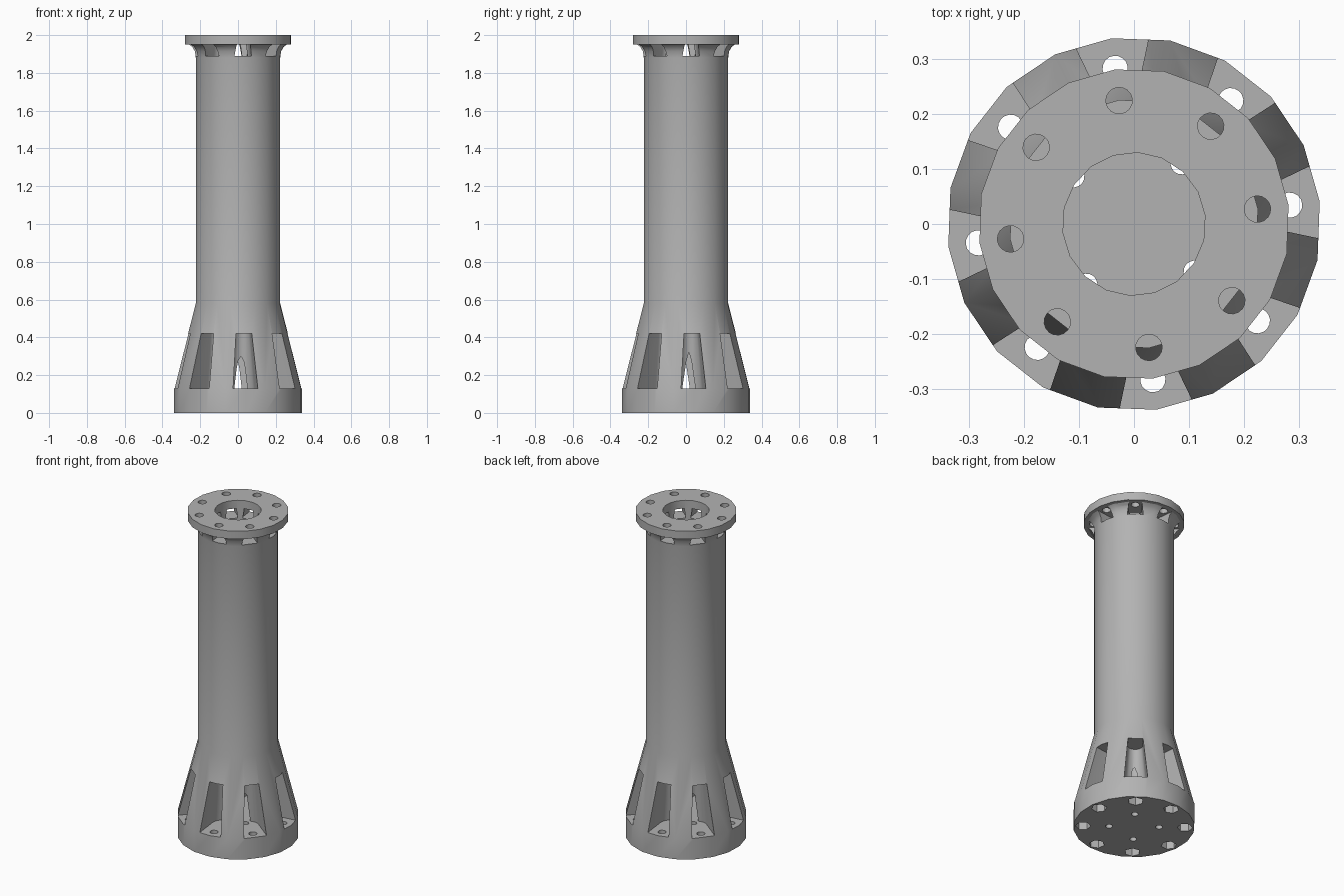
import bpy, bmesh, math

cube = bpy.data.objects.get("Cube")
if cube:
    bpy.data.objects.remove(cube, do_unlink=True)

TURN = math.radians(6.9)      # twist shared by every bolt circle
FLOOR = 0.13                  # top of the base plate

grey = bpy.data.materials.new("plain_grey")
grey.use_nodes = True
colour = (0.45, 0.45, 0.45, 1)
grey.diffuse_color = colour
grey.node_tree.nodes["Principled BSDF"].inputs["Base Color"].default_value = colour


def to_object(bm, name):
    bmesh.ops.recalc_face_normals(bm, faces=bm.faces)
    mesh = bpy.data.meshes.new(name)
    bm.to_mesh(mesh)
    bm.free()
    mesh.materials.append(grey)
    obj = bpy.data.objects.new(name, mesh)
    bpy.context.collection.objects.link(obj)
    return obj


def loft(bm, rings):
    """Skin a stack of equal rings and cap both ends."""
    loops = [[bm.verts.new(p) for p in ring] for ring in rings]
    n = len(loops[0])
    for a, b in zip(loops, loops[1:]):
        for i in range(n):
            j = (i + 1) % n
            bm.faces.new((a[i], a[j], b[j], b[i]))
    bm.faces.new(loops[0][::-1])
    bm.faces.new(loops[-1])


def circle(r, z, sides, cx=0, cy=0, turn=0.0):
    return [(cx + r * math.cos(turn + i * math.tau / sides),
             cy + r * math.sin(turn + i * math.tau / sides), z) for i in range(sides)]


def slot_ring(r, z, centre, angle, reach=0.5, steps=12):
    """Round-backed slot outline that runs outward past the wall."""
    pts = [(reach, -r), (reach, r)]
    for i in range(steps + 1):
        t = math.pi / 2 + math.pi * i / steps
        pts.append((centre + r * math.cos(t), r * math.sin(t)))
    c, s = math.cos(angle), math.sin(angle)
    return [(x * c - y * s, x * s + y * c, z) for x, y in pts]


def hole_circle(name, count, dist, r, z0, z1, sides=16, offset=0.0):
    bm = bmesh.new()
    for i in range(count):
        a = TURN + offset + i * math.tau / count
        cx, cy = dist * math.cos(a), dist * math.sin(a)
        loft(bm, [circle(r, z, sides, cx, cy, a) for z in (z0, z1)])
    return to_object(bm, name)


def slot_circle(name, centre, r0, r1, z0, z1):
    bm = bmesh.new()
    for i in range(8):
        a = TURN + i * math.tau / 8
        loft(bm, [slot_ring(r0, z0, centre, a), slot_ring(r1, z1, centre, a)])
    return to_object(bm, name)


# Turned body: base plate, tapered foot, shaft, flare and top flange
profile = [(0.34, 0), (0.34, FLOOR), (0.225, 0.58), (0.225, 1.88), (0.232, 1.915),
           (0.245, 1.938), (0.262, 1.95), (0.283, 1.951), (0.283, 2)]
bm = bmesh.new()
loft(bm, [circle(r, z, 20, turn=TURN) for r, z in profile])
body = to_object(bm, "flanged_column")

# Central bore
bm = bmesh.new()
loft(bm, [circle(0.13, z, 18, turn=TURN) for z in (FLOOR, 2.1)])
bore = to_object(bm, "bore_cutter")

cutters = [
    bore,
    slot_circle("foot_slot_cutter", 0.18, 0.066, 0.042, FLOOR, 0.42),
    slot_circle("nut_notch_cutter", 0.15, 0.045, 0.037, 1.89, 1.95),
    hole_circle("flange_bolt_cutter", 8, 0.226, 0.024, 1.92, 2.1),
    hole_circle("base_bolt_cutter", 8, 0.285, 0.023, -0.1, 0.2),
    hole_circle("hex_pocket_cutter", 8, 0.285, 0.044, -0.1, 0.05, sides=6),
    hole_circle("centre_bolt_cutter", 4, 0.14, 0.02, -0.1, 0.2, offset=math.pi / 4),
]

bpy.ops.object.select_all(action='DESELECT')
body.select_set(True)
bpy.context.view_layer.objects.active = body
for cutter in cutters:
    cutter.hide_render = True
    mod = body.modifiers.new(cutter.name, 'BOOLEAN')
    mod.operation = 'DIFFERENCE'
    mod.solver = 'EXACT'
    mod.object = cutter
    bpy.ops.object.modifier_apply(modifier=mod.name)
    bpy.data.objects.remove(cutter, do_unlink=True)

bpy.ops.object.shade_smooth_by_angle(angle=math.radians(30))
